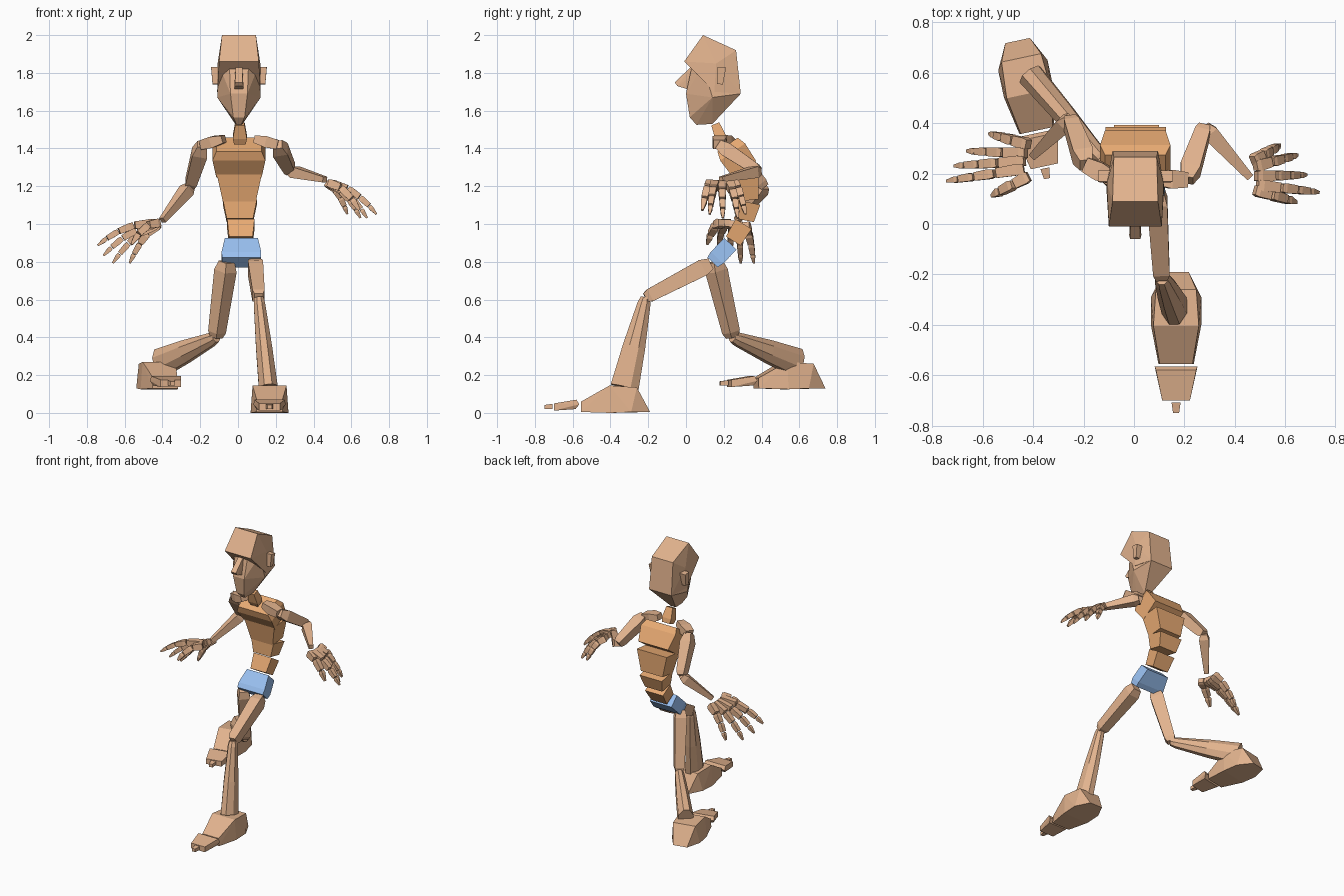
import bpy, bmesh, math
from mathutils import Vector, Matrix

if "Cube" in bpy.data.objects:
    bpy.data.objects.remove(bpy.data.objects["Cube"])


def material(name, rgb):
    m = bpy.data.materials.new(name)
    m.diffuse_color = (*rgb, 1)
    m.use_nodes = True
    m.node_tree.nodes["Principled BSDF"].inputs["Base Color"].default_value = m.diffuse_color
    return m


TAN = material("tan", (0.76, 0.45, 0.27))
ORANGE = material("orange", (0.80, 0.40, 0.17))
BLUE = material("blue", (0.32, 0.53, 0.88))


def finish(name, bm, mat):
    bmesh.ops.recalc_face_normals(bm, faces=bm.faces)
    me = bpy.data.meshes.new(name)
    bm.to_mesh(me)
    bm.free()
    me.materials.append(mat)
    ob = bpy.data.objects.new(name, me)
    bpy.context.collection.objects.link(ob)
    return ob


def loft(name, p0, p1, rings, mat=TAN, ref=(1, 0, 0), n=4):
    """Tapered segment from p0 to p1; rings are (t, width along ref, depth)."""
    p0, p1 = Vector(p0), Vector(p1)
    axis = (p1 - p0).normalized()
    u = Vector(ref)
    u = (u - axis * u.dot(axis)).normalized()
    v = axis.cross(u)
    k = 0.5 / math.cos(math.pi / n)
    bm = bmesh.new()
    loops = []
    for t, w, d in rings:
        c = p0.lerp(p1, t)
        angs = [2 * math.pi * (i + 0.5) / n for i in range(n)]
        loops.append([bm.verts.new(c + u * (w * k * math.cos(a)) + v * (d * k * math.sin(a)))
                      for a in angs])
    for a, b in zip(loops, loops[1:]):
        for i in range(n):
            j = (i + 1) % n
            bm.faces.new((a[i], a[j], b[j], b[i]))
    bm.faces.new(loops[0])
    bm.faces.new(loops[-1])
    return finish(name, bm, mat)


def hull(name, pts, origin=(0, 0, 0), turn=0, mat=TAN):
    """Mirrored faceted block from (half width, y, z) points."""
    place = Matrix.Translation(origin) @ Matrix.Rotation(turn, 4, 'Z')
    bm = bmesh.new()
    for w, y, z in pts:
        for s in (-1, 1):
            bm.verts.new(place @ Vector((s * w, y, z)))
    bmesh.ops.convex_hull(bm, input=bm.verts)
    bmesh.ops.delete(bm, geom=[v for v in bm.verts if not v.link_faces], context='VERTS')
    bmesh.ops.dissolve_limit(bm, angle_limit=0.03, verts=bm.verts, edges=bm.edges)
    return finish(name, bm, mat)


# Head: overhanging cranium, tapering face, nose and ears
MID = (0.005, 0, 0)
hull("cranium", [(.105, -.01, 1.86), (.09, .09, 2.0), (.085, .265, 1.92), (.09, .29, 1.69),
                 (.10, .05, 1.84), (.113, .16, 1.85), (.115, .15, 1.70)], MID)
hull("face", [(.05, .03, 1.83), (.045, 0, 1.69), (.03, .02, 1.565), (.012, .055, 1.525),
              (.02, .14, 1.53), (.09, .29, 1.69), (.115, .14, 1.67), (.105, .09, 1.84)], MID)
hull("nose", [(.018, .025, 1.83), (.02, -.06, 1.75), (.024, -.045, 1.73), (.022, .02, 1.71),
              (.02, .05, 1.80)], MID)
for s, side in ((-1, "right"), (1, "left")):
    loft(side + "_ear", (.005 + s * .125, .18, 1.74), (.005 + s * .125, .19, 1.83),
         [(0, .03, .03), (1, .045, .045)])

# Neck and spine, curving backwards, then pelvis
loft("neck", (.01, .195, 1.43), (.01, .155, 1.53), [(0, .06, .05), (.3, .075, .06), (1, .05, .045)], ORANGE)
loft("chest", (.005, .31, 1.29), (.005, .22, 1.42), [(0, .24, .15), (.7, .28, .16), (1, .24, .13)], ORANGE)
loft("ribs", (.007, .325, 1.125), (.007, .31, 1.275), [(0, .175, .12), (1, .24, .15)], ORANGE)
loft("waist", (.01, .31, 1.02), (.01, .33, 1.115), [(0, .14, .10), (1, .18, .13)], ORANGE)
loft("lower_spine", (.015, .25, .91), (.015, .305, 1.0), [(0, .125, .09), (1, .145, .10)], ORANGE)
loft("pelvis", (.018, .14, .797), (.018, .235, .895), [(0, .205, .075), (.25, .21, .09), (1, .175, .09)], BLUE)


def hand(side, wrist, tips):
    """Fans five jointed fingers out from the wrist, each on an arched path."""
    wrist = Vector(wrist)
    for name, tip in tips.items():
        tip = Vector(tip)
        base = wrist.lerp(tip, .1)
        base.y = wrist.y + .5 * (tip.y - wrist.y)
        bend = base.lerp(tip, .5) + Vector((0, 0, .07))
        count = 3 if name == "thumb" else 4
        cuts = [0, .4, .75, 1] if count == 3 else [0, .38, .64, .84, 1]
        path = [base * (1 - t) ** 2 + bend * 2 * t * (1 - t) + tip * t * t for t in cuts]
        for i in range(count):
            a = .046 - .007 * i
            end = .4 if i == count - 1 else .85
            loft(f"{side}_{name}_{i + 1}", path[i], path[i + 1],
                 [(.02, a * .8, a * .8), (.25, a, a), (.95, a * end, a * end)], ref=(0, 1, 0))


# Arms: collar bone, upper arm, forearm, hand
def arm(side, neck, shoulder, elbow, wrist, tips):
    loft(side + "_collar", neck, shoulder, [(0, .05, .04), (.5, .075, .06), (1, .06, .05)], ref=(0, 1, 0))
    loft(side + "_upper_arm", shoulder, elbow, [(0, .05, .05), (.2, .08, .075), (.9, .06, .06), (1, .045, .045)])
    loft(side + "_forearm", elbow, wrist, [(0, .04, .045), (.12, .06, .065), (1, .03, .03)], ref=(0, 0, 1))
    hand(side, wrist, tips)


arm("right", (-.075, .18, 1.45), (-.19, .235, 1.42), (-.255, .415, 1.2), (-.40, .27, 1.02),
    {"thumb": (-.565, .11, .89), "index": (-.745, .17, .885), "middle": (-.715, .23, .83),
     "ring": (-.665, .29, .79), "little": (-.575, .36, .79)})
arm("left", (.085, .18, 1.45), (.21, .175, 1.42), (.28, .385, 1.28), (.46, .185, 1.235),
    {"thumb": (.645, .085, 1.07), "index": (.735, .125, 1.05), "middle": (.685, .195, 1.03),
     "ring": (.65, .275, 1.03), "little": (.58, .315, 1.05)})


# Legs: thigh, shin, and a three-part foot placed by its toe tip
def foot(side, tip, turn):
    hull(side + "_foot", [(.05, .56, .005), (.10, .46, .005), (.10, .35, .0), (.07, .195, .005),
                          (.065, .195, .06), (.09, .345, .145), (.08, .49, .135)], tip, turn)
    hull(side + "_toes", [(.07, .165, .02), (.085, .185, .045), (.08, .17, .07),
                          (.055, .05, .012), (.055, .05, .05)], tip, turn)
    hull(side + "_toe_tip", [(.018, .042, .02), (.018, .042, .048), (.012, 0, .02), (.012, 0, .042)], tip, turn)


def leg(side, hip, knee, ankle, ref, tip, turn):
    loft(side + "_thigh", hip, knee, [(0, .06, .06), (.12, .08, .09), (.93, .065, .07), (1, .045, .05)], ref=ref)
    loft(side + "_shin", knee, ankle, [(0, .05, .05), (.07, .06, .07), (.55, .085, .12), (1, .10, .15)],
         ref=ref, n=8)
    foot(side, tip, turn)


leg("left", (.09, .13, .79), (.11, -.215, .61), (.16, -.325, .135), (1, 0, 0), (.167, -.75, 0), 0)
leg("right", (-.06, .15, .80), (-.115, .245, .40), (-.41, .59, .265), (.75, .66, .07), (-.345, .18, .125), .21)
